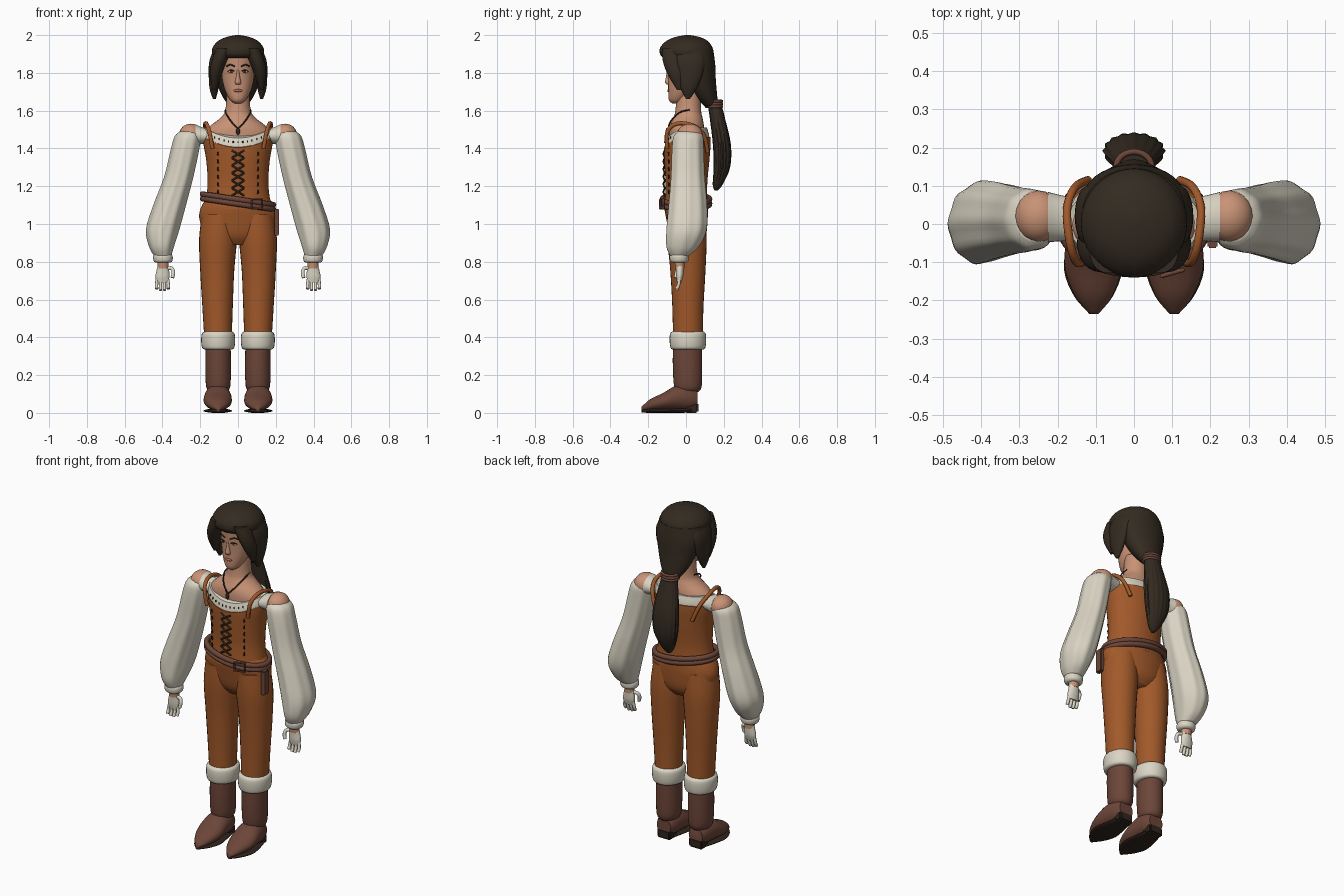
import bpy, bmesh, math
from mathutils import Matrix, Vector

if "Cube" in bpy.data.objects:
    bpy.data.objects.remove(bpy.data.objects["Cube"])


def colour(name, r, g, b):
    mat = bpy.data.materials.new(name)
    mat.use_nodes = True
    mat.diffuse_color = (r, g, b, 1)
    mat.node_tree.nodes["Principled BSDF"].inputs["Base Color"].default_value = (r, g, b, 1)
    return mat


LEATHER = colour("tan leather", .36, .1, .023)
CREAM = colour("cream cloth", .7, .66, .55)
BROWN = colour("dark brown leather", .15, .06, .04)
SKIN = colour("skin", .58, .29, .18)
HAIR = colour("black brown hair", .034, .024, .015)
DARK = colour("sole and lace", .03, .018, .012)
LIPS = colour("lips", .38, .14, .1)


def finish(name, mesh, mat, pair=False):
    """Link a mesh smoothly shaded; a pair also gets its mirrored twin."""
    mesh.materials.clear()
    mesh.materials.append(mat)
    todo = [("left_" + name if pair else name, mesh)]
    if pair:
        twin = mesh.copy()
        twin.transform(Matrix.Scale(-1, 4, Vector((1, 0, 0))))
        twin.flip_normals()
        todo.append(("right_" + name, twin))
    for label, data in todo:
        obj = bpy.data.objects.new(label, data)
        bpy.context.collection.objects.link(obj)
        bpy.ops.object.select_all(action='DESELECT')
        obj.select_set(True)
        bpy.context.view_layer.objects.active = obj
        bpy.ops.object.shade_smooth_by_angle(angle=math.radians(50))


def spline(rows, steps):
    """Smooth interpolation through rows of numbers."""
    out = []
    for i in range(len(rows) - 1):
        p, q = rows[i], rows[i + 1]
        o, r = rows[max(i - 1, 0)], rows[min(i + 2, len(rows) - 1)]
        for k in range(steps):
            t = k / steps
            out.append([b + t * (c - a) / 2 + t * t * (a - 2.5 * b + 2 * c - d / 2)
                        + t ** 3 * (d - a + 3 * (b - c)) / 2 for a, b, c, d in zip(o, p, q, r)])
    return out + [rows[-1]]


def loft(name, mat, rows, axis="z", pair=False, sides=28, steps=4, flute=(0, 0), warp=None):
    """Skin ellipses (position, centre a, centre b, radius a, radius b) along an axis."""
    bm = bmesh.new()
    rings = []
    path = spline(rows, steps)
    for j, (t, a, b, ra, rb) in enumerate(path):
        ring = []
        for i in range(sides):
            ang = math.tau * i / sides
            lobe = 1 + flute[0] * math.cos(flute[1] * ang) * math.sin(math.pi * j / len(path))
            u, v = a + ra * lobe * math.cos(ang), b + rb * lobe * math.sin(ang)
            co = Vector({"z": (u, v, t), "y": (u, t, v), "x": (t, u, v)}[axis])
            if warp:
                co.z += warp(co)
            ring.append(bm.verts.new(co))
        rings.append(ring)
    for low, high in zip(rings, rings[1:]):
        for i in range(sides):
            k = (i + 1) % sides
            bm.faces.new((low[i], low[k], high[k], high[i]))
    bm.faces.new(rings[0])
    bm.faces.new(rings[-1])
    bmesh.ops.recalc_face_normals(bm, faces=bm.faces)
    mesh = bpy.data.meshes.new(name)
    bm.to_mesh(mesh)
    bm.free()
    finish(name, mesh, mat, pair)


def ball(name, mat, place, size, pair=False):
    bm = bmesh.new()
    bmesh.ops.create_uvsphere(bm, u_segments=20, v_segments=12, radius=1,
                              matrix=Matrix.LocRotScale(Vector(place), None, Vector(size)))
    mesh = bpy.data.meshes.new(name)
    bm.to_mesh(mesh)
    bm.free()
    finish(name, mesh, mat, pair)


def box(name, mat, place, size, pair=False):
    bm = bmesh.new()
    bmesh.ops.create_cube(bm, size=1, matrix=Matrix.LocRotScale(Vector(place), None, Vector(size)))
    bmesh.ops.bevel(bm, geom=bm.edges[:], offset=min(size) * .15, segments=2, affect='EDGES')
    mesh = bpy.data.meshes.new(name)
    bm.to_mesh(mesh)
    bm.free()
    finish(name, mesh, mat, pair)


def tube(name, mat, lines, radius, pair=False, closed=False, steps=4):
    """Round cord along one or more point lists."""
    data = bpy.data.curves.new(name, 'CURVE')
    data.dimensions = '3D'
    data.bevel_depth = radius
    data.bevel_resolution = 2
    data.use_fill_caps = True
    for line in lines:
        points = line if closed else spline(line, steps)
        sp = data.splines.new('POLY')
        sp.points.add(len(points) - 1)
        for point, co in zip(sp.points, points):
            point.co = (*co, 1)
        sp.use_cyclic_u = closed
    helper = bpy.data.objects.new(name, data)
    bpy.context.collection.objects.link(helper)
    bpy.context.view_layer.update()
    mesh = bpy.data.meshes.new_from_object(helper.evaluated_get(bpy.context.evaluated_depsgraph_get()))
    bpy.data.objects.remove(helper)
    finish(name, mesh, mat, pair)


# Trousers
loft("trouser_seat", LEATHER, [(.89, 0, .01, .1, .06), (.94, 0, .01, .17, .095), (1.03, 0, .005, .205, .11),
                               (1.09, 0, 0, .195, .115), (1.13, 0, 0, .17, .11)])
loft("trouser_leg", LEATHER, [(.34, .105, .01, .07, .078), (.55, .108, .01, .08, .082), (.75, .11, .01, .09, .093),
                              (.92, .106, .005, .1, .104), (1.05, .1, 0, .09, .1)], pair=True)

# Boots
loft("boot_cuff", CREAM, [(.335, .105, .01, .07, .08), (.345, .105, .01, .085, .092), (.385, .105, .01, .09, .097),
                          (.42, .105, .01, .086, .094), (.432, .105, .01, .07, .08)], pair=True)
loft("boot_shaft", BROWN, [(.11, .105, .01, .045, .055), (.14, .105, .01, .064, .073),
                           (.25, .105, .008, .068, .078), (.35, .105, .008, .066, .077)], pair=True)
loft("boot_foot", BROWN, [(-.235, .105, .022, .012, .01), (-.19, .105, .042, .048, .03), (-.12, .107, .06, .073, .046),
                          (-.05, .107, .08, .072, .066), (.02, .105, .082, .062, .07),
                          (.06, .105, .075, .045, .05)], axis="y", pair=True)
loft("boot_sole", DARK, [(-.235, .105, .011, .01, .009), (-.19, .106, .011, .05, .011), (-.12, .107, .011, .076, .011),
                         (-.04, .107, .012, .066, .012), (.03, .105, .014, .05, .012)], axis="y", pair=True)
box("boot_heel", DARK, (.105, .03, .028), (.088, .07, .056), pair=True)


# Upper body: the neckline dips at the front
def dip(co):
    rise = min(1, max(0, (co.z - 1.2) / .2))
    return .055 * rise * (1 if co.y > 0 else min(1, (co.x / .18) ** 2))


loft("chest_and_neck", SKIN, [(1.38, 0, .005, .15, .09), (1.47, 0, .005, .178, .094), (1.52, 0, .005, .145, .09),
                              (1.56, 0, .01, .095, .078), (1.6, 0, .012, .068, .068), (1.7, 0, .015, .06, .065)])
loft("chemise_neckline", CREAM, [(1.36, 0, .005, .175, .117), (1.41, 0, .005, .184, .118),
                                 (1.455, 0, .005, .175, .106)], sides=48, warp=dip)
loft("bodice", LEATHER, [(1.08, 0, 0, .178, .116), (1.2, 0, .002, .161, .11), (1.3, 0, .005, .167, .118),
                         (1.37, 0, .007, .182, .123), (1.405, 0, .007, .187, .123)], sides=48, warp=dip)
tube("bodice_strap", LEATHER, [[(.135, -.1, 1.4), (.152, -.098, 1.49), (.168, -.045, 1.532),
                                (.175, .04, 1.52), (.155, .095, 1.47), (.12, .115, 1.38)]], .011, pair=True)

# Bodice lacing, seam stitches and neckline stitching
lace = []
for row in range(6):
    z = 1.15 + row * .04
    for s in (-1, 1):
        lace.append([(-.033 * s, -.112, z), (0, -.119, z + .02), (.033 * s, -.112, z + .04)])
tube("bodice_lacing", DARK, lace, .005)
tube("bodice_stitching", DARK, [[(.105, -.09, 1.16 + k * .04), (.108, -.093, 1.18 + k * .04)] for k in range(6)],
     .004, pair=True)
tube("neckline_stitching", DARK, [[(x, y, z), (x, y, z + .01)] for x, y, z in
                                  [(k * .025, -.113 + k * k * .0012, 1.428 + k * k * .001) for k in range(-5, 6)]], .003)

# Belt with buckle and hanging end
ring = [(.188 * math.cos(a), .125 * math.sin(a), 1.118 - .15 * .188 * math.cos(a))
        for a in [math.tau * k / 48 for k in range(48)]]
for lift in (-.012, .012):
    tube("belt_lower" if lift < 0 else "belt_upper", BROWN, [[(x, y, z + lift) for x, y, z in ring]], .015, closed=True)
tube("belt_buckle", BROWN, [[(.1 + .028 * i, -.128 + .008 * i, 1.105 + .025 * j)
                             for i, j in ((-1, -1), (1, -1), (1, 1), (-1, 1))]], .006, closed=True)
box("belt_end", BROWN, (.205, -.04, 1.01), (.026, .045, .14))

# Necklace
tube("necklace", DARK, [[(.066, .02, 1.605), (.066, -.035, 1.59), (.038, -.08, 1.545), (0, -.096, 1.503)]], .004, pair=True)
ball("pendant", DARK, (0, -.1, 1.49), (.011, .008, .018))

# Arms
ball("shoulder", SKIN, (.25, .02, 1.473), (.062, .068, .058), pair=True)
loft("shoulder_band", CREAM, [(.14, .01, 1.465, .055, .035), (.19, .015, 1.468, .06, .044),
                              (.225, .018, 1.472, .066, .056)], axis="x", pair=True)
loft("sleeve", CREAM, [(1.49, .262, .012, .045, .055), (1.465, .265, .012, .069, .077), (1.4, .278, .01, .075, .083),
                       (1.25, .312, .01, .077, .088), (1.1, .36, .01, .086, .1), (.97, .397, .003, .088, .105),
                       (.88, .404, -.018, .066, .085), (.83, .398, -.035, .045, .048)],
     pair=True, sides=48, flute=(.03, 9))
loft("sleeve_cuff", CREAM, [(.795, .397, -.036, .04, .038), (.805, .397, -.036, .05, .048),
                            (.83, .398, -.036, .052, .05), (.845, .398, -.036, .04, .038)], pair=True)
loft("wrist", SKIN, [(.765, .397, -.033, .028, .024), (.81, .397, -.035, .03, .027)], pair=True)

# Hands
loft("palm", CREAM, [(.69, .4, -.036, .03, .012), (.72, .4, -.034, .037, .019), (.75, .398, -.033, .034, .021),
                     (.785, .397, -.033, .027, .022)], pair=True)
tube("fingers", CREAM, [[(.4 + k * .018, -.035, .71), (.4 + k * .021, -.04, .675), (.4 + k * .02, -.05, .645 + abs(k) * .008)]
                        for k in (-1.5, -.5, .5, 1.5)], .009, pair=True)
tube("thumb", CREAM, [[(.38, -.035, .765), (.352, -.042, .765), (.342, -.05, .745), (.348, -.055, .715)]], .01, pair=True)

# Head and face
loft("head", SKIN, [(1.637, 0, -.05, .015, .02), (1.655, 0, -.045, .04, .045), (1.7, 0, -.025, .066, .069),
                    (1.76, 0, -.008, .083, .087), (1.84, 0, 0, .09, .1), (1.9, 0, 0, .088, .1), (1.95, 0, 0, .05, .06)])
loft("nose", SKIN, [(1.738, 0, -.09, .012, .012), (1.75, 0, -.095, .016, .016), (1.78, 0, -.092, .01, .014),
                    (1.82, 0, -.088, .007, .012)], sides=16)
ball("eye", CREAM, (.035, -.086, 1.805), (.017, .008, .007), pair=True)
ball("iris", DARK, (.035, -.092, 1.805), (.007, .004, .007), pair=True)
tube("eyelid", DARK, [[(.018, -.094, 1.808), (.035, -.095, 1.815), (.054, -.084, 1.808)]], .003, pair=True)
tube("eyebrow", HAIR, [[(.016, -.098, 1.834), (.04, -.092, 1.843), (.06, -.078, 1.835)]], .004, pair=True)
ball("mouth", LIPS, (0, -.092, 1.706), (.024, .007, .008))

# Hair
loft("hair_crown", HAIR, [(1.88, 0, .005, .125, .125), (1.9, 0, .003, .138, .141), (1.935, 0, .002, .134, .138),
                          (1.97, 0, .005, .104, .108), (1.99, 0, .008, .06, .064), (2, 0, .01, .012, .012)], sides=40)
loft("hair_back", HAIR, [(1.62, 0, .135, .045, .035), (1.68, 0, .105, .085, .06), (1.76, 0, .078, .117, .08),
                         (1.84, 0, .065, .135, .09), (1.92, 0, .025, .135, .12)], sides=36)
loft("side_lock", HAIR, [(1.662, .125, .01, .008, .01), (1.72, .127, .014, .024, .045), (1.8, .124, .02, .031, .07),
                         (1.87, .115, .02, .035, .08), (1.95, .085, .01, .03, .07)], pair=True)
loft("front_lock", HAIR, [(1.71, .125, -.03, .01, .018), (1.79, .118, -.05, .031, .046),
                          (1.86, .1, -.068, .04, .054), (1.93, .07, -.073, .045, .055)], pair=True)
loft("ponytail", HAIR, [(1.64, 0, .15, .042, .036), (1.55, 0, .168, .06, .04), (1.42, 0, .19, .079, .046),
                        (1.3, 0, .19, .07, .042), (1.21, 0, .168, .035, .026), (1.178, 0, .16, .01, .01)],
     sides=64, flute=(.04, 16))
for k in range(3):
    tube("ponytail_band_%s" % "abc"[k], BROWN, [[(.047 * math.cos(a), .148 + .041 * math.sin(a), 1.622 + k * .014)
                                                for a in [math.tau * i / 24 for i in range(24)]]], .008, closed=True)
